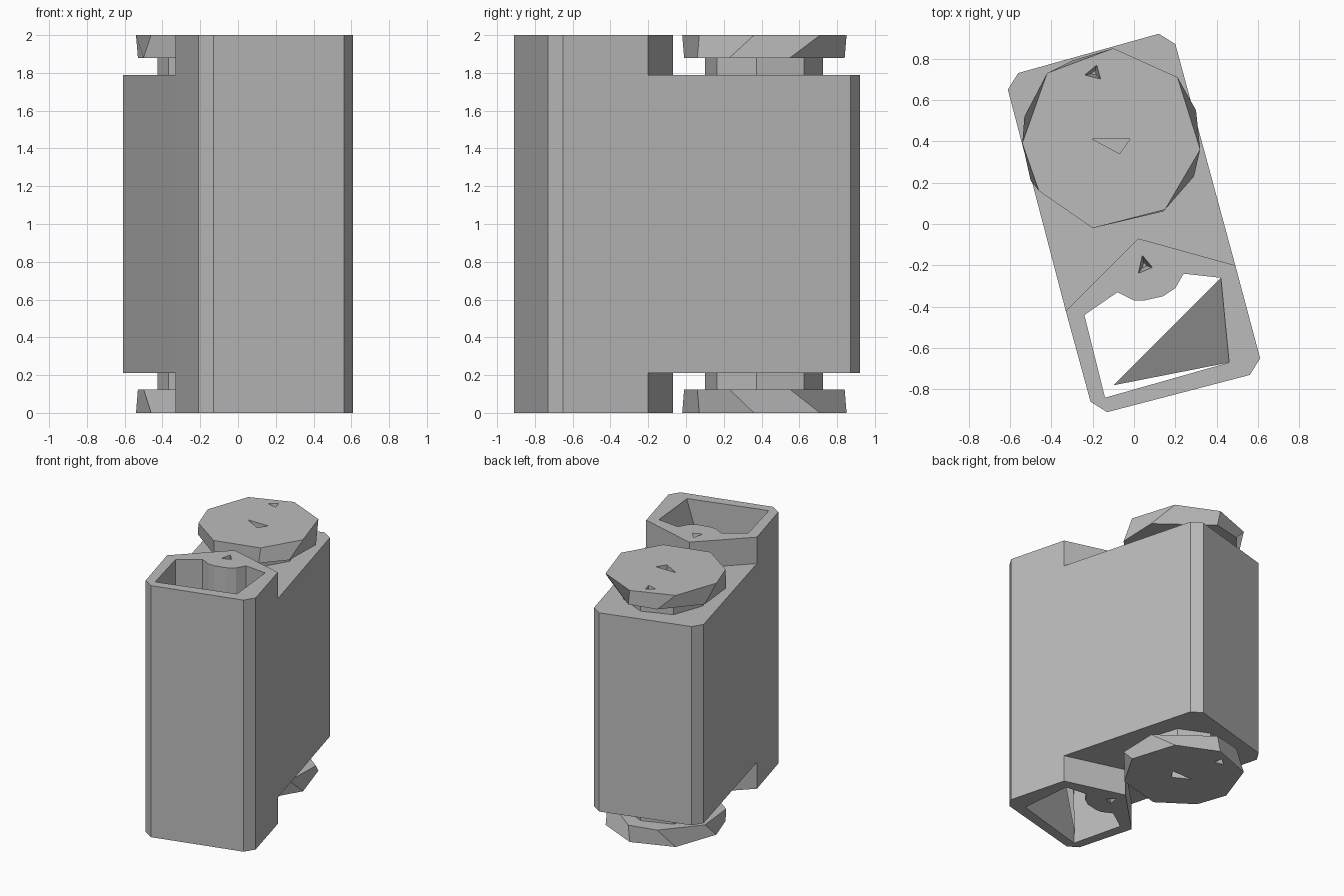
import bpy, bmesh

if "Cube" in bpy.data.objects:
    bpy.data.objects.remove(bpy.data.objects["Cube"])

grey = bpy.data.materials.new("plain grey")
grey.use_nodes = True
COLOR = (0.5, 0.5, 0.5, 1)
grey.diffuse_color = COLOR
grey.node_tree.nodes["Principled BSDF"].inputs["Base Color"].default_value = COLOR


def make_object(name, bm):
    bmesh.ops.recalc_face_normals(bm, faces=bm.faces)
    mesh = bpy.data.meshes.new(name)
    bm.to_mesh(mesh)
    bm.free()
    mesh.materials.append(grey)
    obj = bpy.data.objects.new(name, mesh)
    bpy.context.collection.objects.link(obj)
    return obj


def loft(name, low, high, z0, z1):
    """Closed solid between two outlines with the same number of points."""
    bm = bmesh.new()
    a = [bm.verts.new((x, y, z0)) for x, y in low]
    b = [bm.verts.new((x, y, z1)) for x, y in high]
    bm.faces.new(a)
    bm.faces.new(b)
    for i in range(len(a)):
        j = (i + 1) % len(a)
        bm.faces.new((a[i], a[j], b[j], b[i]))
    return make_object(name, bm)


def scaled(points, factor):
    cx = sum(p[0] for p in points) / len(points)
    cy = sum(p[1] for p in points) / len(points)
    return [(cx + (x - cx) * factor, cy + (y - cy) * factor) for x, y in points]


def cut(obj, cutter):
    cutter.hide_render = True
    mod = obj.modifiers.new("cut", 'BOOLEAN')
    mod.operation = 'DIFFERENCE'
    mod.solver = 'EXACT'
    mod.object = cutter
    bpy.context.view_layer.objects.active = obj
    bpy.ops.object.modifier_apply(modifier=mod.name)
    bpy.data.objects.remove(cutter)


def pit(obj, outline, depth, taper, top):
    """Small triangular recess in the upper or lower end face."""
    end, inward = (2, -1) if top else (0, 1)
    inner, outer = scaled(outline, taper), scaled(outline, 1.0)
    z_in, z_out = end + inward * depth, end - inward * 0.005
    cut(obj, loft("pit_cutter", inner, outer, z_in, z_out))


# Tall front housing with an opening right through it
SHARED = [(0.49, -0.20), (0.02, -0.07), (-0.33, -0.42)]
tower_outline = SHARED + [(-0.21, -0.86), (-0.13, -0.91), (0.56, -0.73), (0.61, -0.65)]
tower = loft("front_housing", tower_outline, tower_outline, 0, 2)
opening = [(-0.24, -0.44), (-0.14, -0.84), (0.46, -0.67), (0.42, -0.26),
           (0.24, -0.24), (0.20, -0.31), (0.14, -0.35), (0.05, -0.37),
           (0.0, -0.37), (-0.08, -0.33)]
cut(tower, loft("opening_cutter", opening, opening, -0.1, 2.1))

# Lower rear block that meets the housing
rear_outline = SHARED[::-1] + [(0.20, 0.87), (0.12, 0.92), (-0.56, 0.73), (-0.61, 0.65)]
loft("rear_block", rear_outline, rear_outline, 0.21, 1.79)

# Sloping wall inside the opening
bm = bmesh.new()
bm.faces.new([bm.verts.new(p) for p in
              ((0.42, -0.26, 1.99), (-0.10, -0.78, 0.02), (0.46, -0.67, 1.99))])
make_object("inner_sloping_wall", bm)

# Faceted discs and their necks at both ends
disc = [(-0.42, 0.73), (-0.10, 0.85), (0.21, 0.71), (0.32, 0.36),
        (0.15, 0.07), (-0.20, -0.02), (-0.46, 0.16), (-0.54, 0.39)]
rim = [(-0.53, 0.52), (-0.30, 0.79), (-0.08, 0.84), (0.30, 0.55),
       (0.29, 0.23), (0.14, 0.06), (-0.20, -0.01), (-0.50, 0.21)]
rim = rim[1:] + rim[:1]
neck = scaled(disc, 0.72)
housing_pit = [(0.04, -0.15), (0.02, -0.24), (0.09, -0.21)]
centre_pit = [(-0.20, 0.41), (-0.02, 0.41), (-0.07, 0.34)]
edge_pit = [(-0.24, 0.72), (-0.18, 0.77), (-0.16, 0.70)]

for top in (True, False):
    side = "top" if top else "bottom"
    if top:
        cap = loft("top_disc", rim, disc, 1.88, 2)
        loft("top_neck", neck, neck, 1.75, 1.90)
    else:
        cap = loft("bottom_disc", disc, rim, 0, 0.125)
        loft("bottom_neck", neck, neck, 0.10, 0.25)
    pit(cap, centre_pit, 0.05, 1.0, top)
    pit(cap, edge_pit, 0.08, 0.3, top)
    pit(tower, housing_pit, 0.10, 0.3, top)
